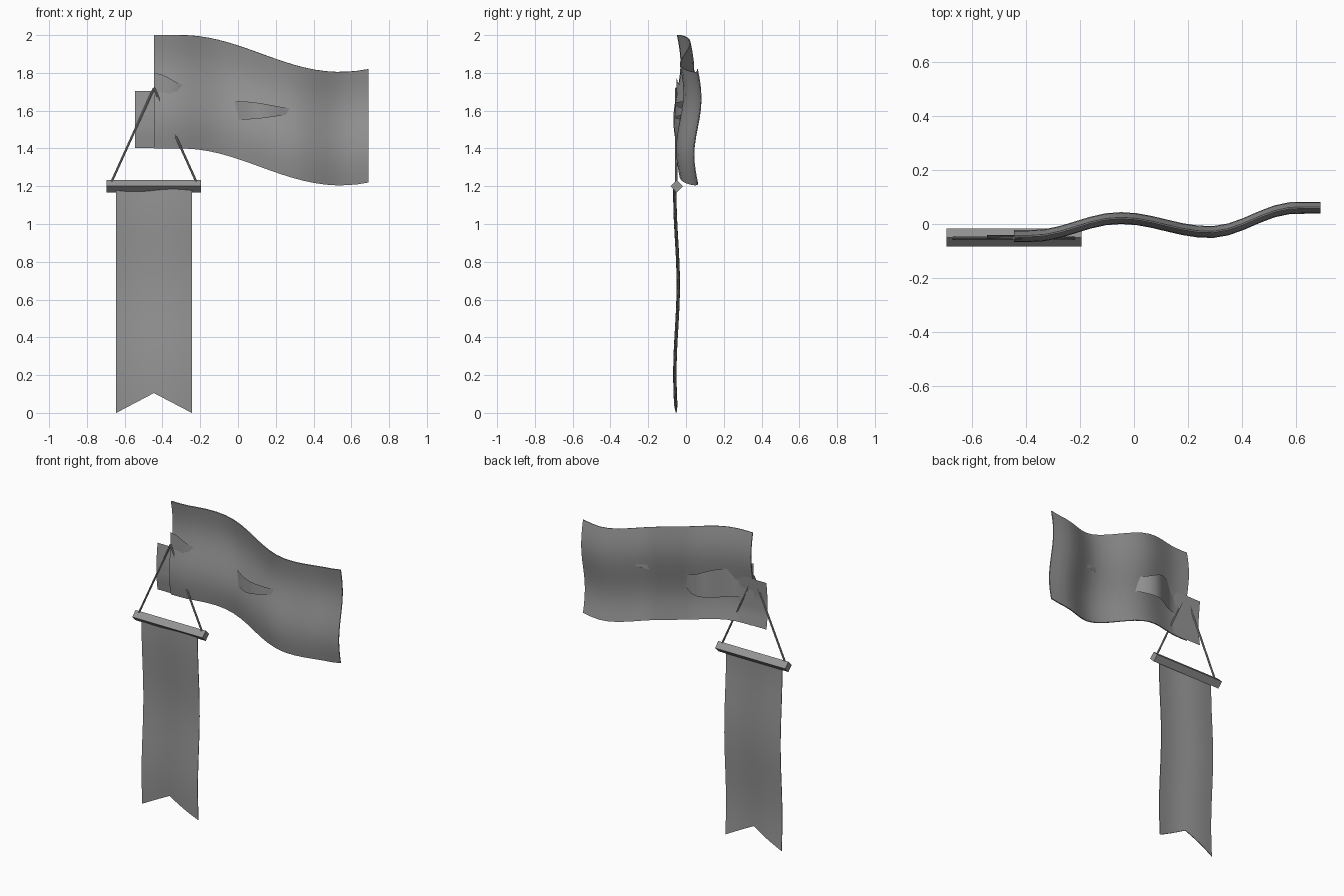
import bpy, math
from mathutils import Vector

if "Cube" in bpy.data.objects:
    bpy.data.objects.remove(bpy.data.objects["Cube"])

CX = -0.445  # centre line of the hanging parts


def ease(keys, x):
    """Smooth cosine interpolation through (x, value) keys."""
    if x <= keys[0][0]:
        return keys[0][1]
    for (x0, a), (x1, b) in zip(keys, keys[1:]):
        if x <= x1:
            t = (1 - math.cos(math.pi * (x - x0) / (x1 - x0))) / 2
            return a + (b - a) * t
    return keys[-1][1]


def finish(ob):
    bpy.ops.object.select_all(action='DESELECT')
    ob.select_set(True)
    bpy.context.view_layer.objects.active = ob
    for mod in list(ob.modifiers):
        bpy.ops.object.modifier_apply(modifier=mod.name)
    bpy.ops.object.shade_smooth_by_angle(angle=math.radians(35))


def sheet(name, fn, nu, nv, thick=0):
    """Cloth grid: fn(u, v) gives a point, optional solidify gives thickness."""
    verts = [fn(i / nu, j / nv) for j in range(nv + 1) for i in range(nu + 1)]
    w = nu + 1
    faces = [(j * w + i, j * w + i + 1, (j + 1) * w + i + 1, (j + 1) * w + i)
             for j in range(nv) for i in range(nu)]
    me = bpy.data.meshes.new(name)
    me.from_pydata(verts, [], faces)
    ob = bpy.data.objects.new(name, me)
    bpy.context.collection.objects.link(ob)
    if thick:
        mod = ob.modifiers.new("thickness", 'SOLIDIFY')
        mod.thickness = thick
        mod.offset = 0
    finish(ob)
    return ob


def rod(name, a, b, r, sides):
    a, b = Vector(a), Vector(b)
    d = b - a
    bpy.ops.mesh.primitive_cylinder_add(vertices=sides, radius=r, depth=d.length,
                                        location=(a + b) / 2)
    ob = bpy.context.object
    ob.name = name
    ob.rotation_euler = d.to_track_quat('Z', 'Y').to_euler()
    return ob


# large waving flag
def drop(x):
    return 0.0975 * (1 - math.cos(math.pi * (x + 0.3) / 0.84)) if x > -0.3 else 0


FLAG_Y = [(-0.38, -0.045), (-0.05, 0.022), (0.28, -0.03), (0.6, 0.06)]


def flag_point(u, v):
    x = CX + 1.135 * u
    y = ease(FLAG_Y, x) - 0.019 * math.sin(2 * math.pi * v)
    return (x, y, 1.4 + 0.6 * v - drop(x))


sheet("large_flag", flag_point, 20, 12, 0.006)

# tapered pennant weaving through the flag
PEN_Y = [(-0.36, -0.049), (-0.12, 0.057), (0.13, -0.057), (0.37, 0.0)]
PEN_TOP = [(CX, 1.80), (-0.26, 1.73), (0.0, 1.65), (0.37, 1.605)]
PEN_LOW = [(CX, 1.56), (-0.1, 1.54), (0.02, 1.553), (0.37, 1.585)]


def pennant_point(u, v):
    x = CX + 0.815 * u
    lo, hi = ease(PEN_LOW, x), ease(PEN_TOP, x)
    return (x, ease(PEN_Y, x), lo + (hi - lo) * v)


sheet("pennant", pennant_point, 20, 4)


# small rectangular flag
def small_point(u, v):
    z = 1.403 + 0.3 * v
    y = -0.053 + 0.012 * max(0, (v - 0.6) / 0.4)
    if v < 0.3:
        y += 0.012 * (0.3 - v) / 0.3
    return (CX - 0.1 + 0.2 * u, y, z)


sheet("small_flag", small_point, 6, 10)


# long hanging banner with a swallow-tail bottom
def banner_point(u, v):
    bottom = 0.105 * (1 - abs(2 * u - 1))
    z = bottom + (1.2 - bottom) * v
    y = -0.050 + 0.007 * math.sin(2 * math.pi * u) \
        + 0.009 * math.cos(2 * math.pi * (z - 0.68) / 0.95)
    return (CX - 0.2 + 0.4 * u, y, z)


sheet("hanging_banner", banner_point, 12, 20, 0.004)

# square crossbar turned on edge
bar = rod("crossbar", (CX - 0.25, -0.05, 1.2), (CX + 0.25, -0.05, 1.2), 0.033, 4)

# two cords meeting at a point behind the flag
for side, label in ((-1, "left"), (1, "right")):
    cord = rod("cord_" + label, (CX + side * 0.235, -0.052, 1.2),
               (CX, -0.052, 1.72), 0.006, 8)
    finish(cord)

# dark grey cloth and fittings
grey = bpy.data.materials.new("dark_grey")
grey.diffuse_color = (0.3, 0.3, 0.3, 1)
grey.use_nodes = True
grey.node_tree.nodes["Principled BSDF"].inputs["Base Color"].default_value = grey.diffuse_color
for ob in bpy.context.collection.objects:
    ob.data.materials.append(grey)
